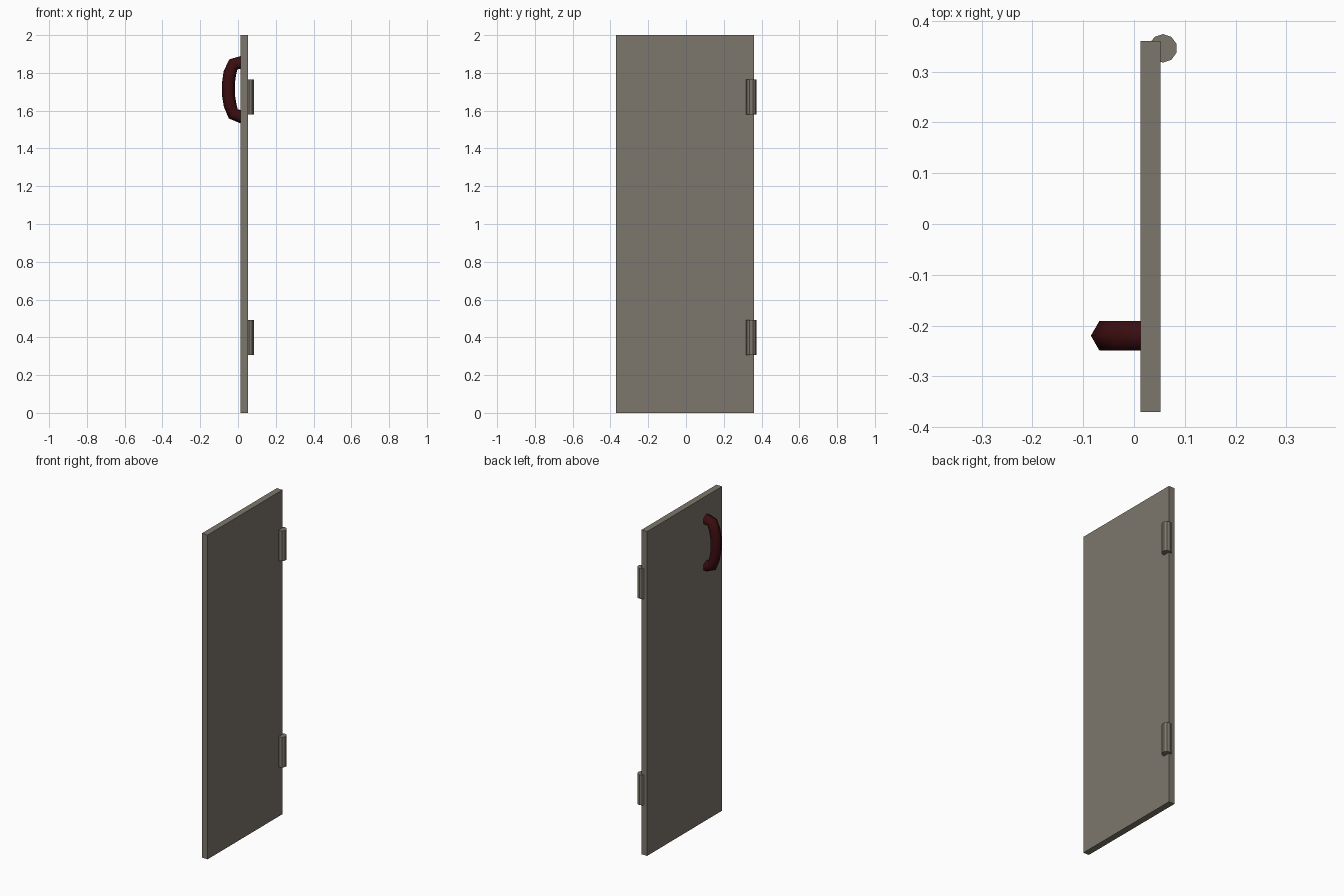
import bpy, bmesh, math
from mathutils import Vector

if "Cube" in bpy.data.objects:
    bpy.data.objects.remove(bpy.data.objects["Cube"])


def material(name, rgb):
    m = bpy.data.materials.new(name)
    m.diffuse_color = (*rgb, 1.0)
    m.use_nodes = True
    m.node_tree.nodes["Principled BSDF"].inputs["Base Color"].default_value = m.diffuse_color
    return m


door_grey = material("warm grey", (0.205, 0.185, 0.15))
handle_red = material("dark red", (0.045, 0.004, 0.005))


def make_object(name, bm, mat):
    bmesh.ops.recalc_face_normals(bm, faces=bm.faces)
    mesh = bpy.data.meshes.new(name)
    bm.to_mesh(mesh)
    bm.free()
    mesh.materials.append(mat)
    ob = bpy.data.objects.new(name, mesh)
    bpy.context.collection.objects.link(ob)
    return ob


# Door panel
bm = bmesh.new()
bmesh.ops.create_cube(bm, size=1)
for v in bm.verts:
    v.co = Vector((0.0325 + v.co.x * 0.039, -0.005 + v.co.y * 0.73, 1 + v.co.z * 2))
make_object("door_panel", bm, door_grey)

# Hinge barrels
for name, z in (("lower_hinge", 0.4), ("upper_hinge", 1.673)):
    bm = bmesh.new()
    bmesh.ops.create_cone(bm, cap_ends=True, segments=10, radius1=0.028, radius2=0.028, depth=0.186)
    bmesh.ops.translate(bm, verts=bm.verts, vec=(0.057, 0.346, z))
    make_object(name, bm, door_grey)

# Bowed handle: hexagonal section swept along a path in the xz plane
path = [Vector((x, -0.22, z)) for x, z in (
    (0.025, 1.857), (-0.025, 1.845), (-0.043, 1.80), (-0.051, 1.745),
    (-0.051, 1.685), (-0.042, 1.63), (-0.025, 1.583), (0.025, 1.565))]
bm = bmesh.new()
rings = []
side = Vector((0, 1, 0))
for i, p in enumerate(path):
    t = (path[min(i + 1, len(path) - 1)] - path[max(i - 1, 0)]).normalized()
    out = side.cross(t)
    r = 0.034
    rings.append([bm.verts.new(p + r * (math.cos(a) * out + math.sin(a) * side))
                  for a in (k * math.pi / 3 for k in range(6))])
for a, b in zip(rings, rings[1:]):
    for k in range(6):
        bm.faces.new((a[k], a[(k + 1) % 6], b[(k + 1) % 6], b[k]))
bm.faces.new(rings[0])
bm.faces.new(rings[-1])
handle = make_object("handle", bm, handle_red)
for f in handle.data.polygons:
    f.use_smooth = len(f.vertices) == 4
